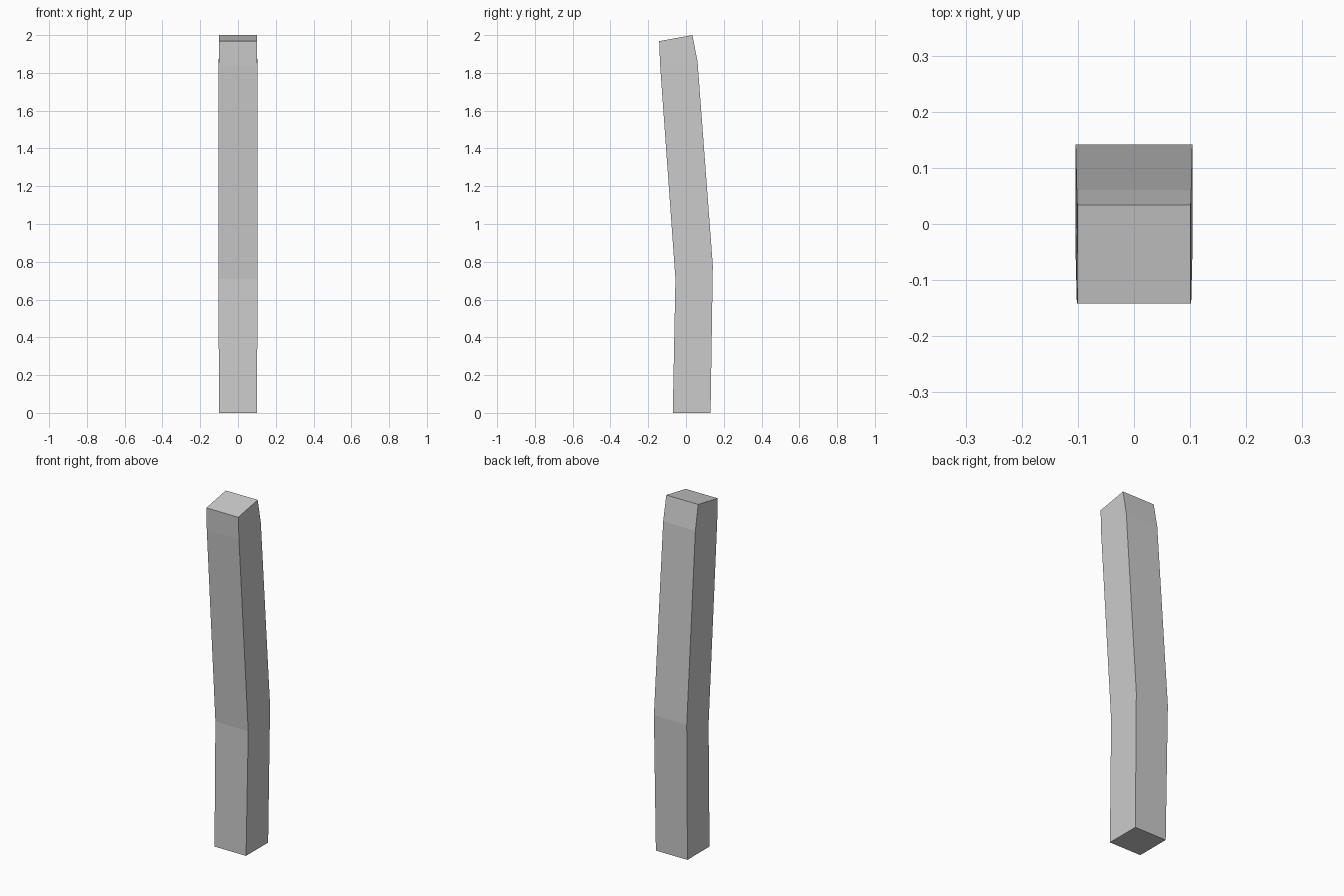
import bpy, bmesh

if "Cube" in bpy.data.objects:
    bpy.data.objects.remove(bpy.data.objects["Cube"])

# Rings from bottom to top: (front y, front z, back y, back z, half width)
rings = [
    (-0.070, 0.00, 0.130, 0.00, 0.100),
    (-0.056, 0.71, 0.142, 0.78, 0.104),
    (-0.137, 1.84, 0.061, 1.86, 0.102),
    (-0.142, 1.968, 0.034, 2.00, 0.101),
]

# Bent square post lofted through the rings
bm = bmesh.new()
loops = []
for fy, fz, by, bz, w in rings:
    corners = [(-w, fy, fz), (w, fy, fz), (w, by, bz), (-w, by, bz)]
    loops.append([bm.verts.new(c) for c in corners])
for low, high in zip(loops, loops[1:]):
    for i in range(4):
        j = (i + 1) % 4
        bm.faces.new((low[i], low[j], high[j], high[i]))
bm.faces.new(loops[0][::-1])
bm.faces.new(loops[-1])
bmesh.ops.recalc_face_normals(bm, faces=bm.faces)

mesh = bpy.data.meshes.new("bent_post")
bm.to_mesh(mesh)
bm.free()
bpy.context.collection.objects.link(bpy.data.objects.new("bent_post", mesh))
